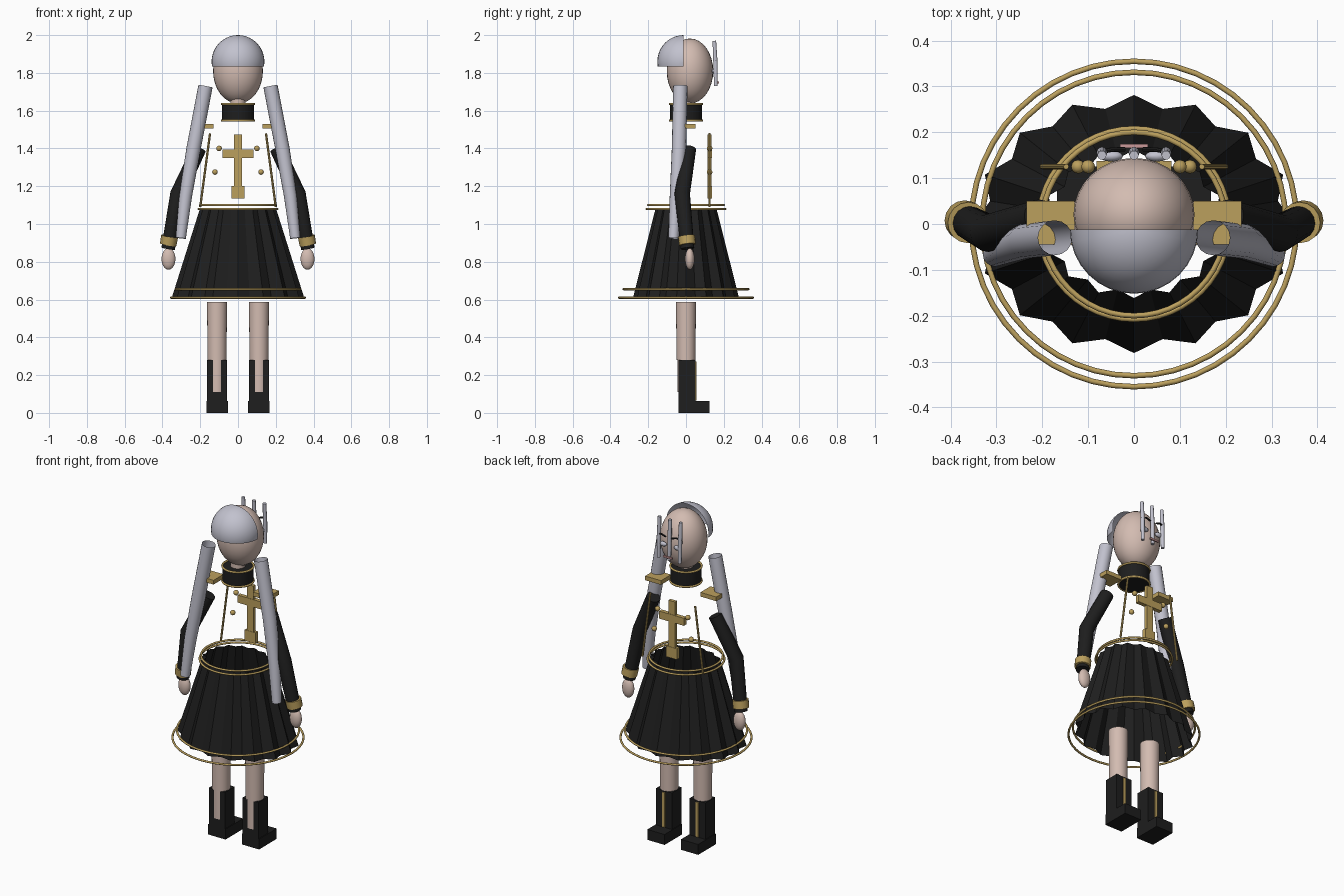
import bpy, bmesh, math
from mathutils import Vector, Matrix

if "Cube" in bpy.data.objects:
    bpy.data.objects.remove(bpy.data.objects["Cube"])


def mat(name, r, g, b):
    m = bpy.data.materials.new(name)
    m.diffuse_color = (r, g, b, 1)
    m.use_nodes = True
    m.node_tree.nodes["Principled BSDF"].inputs["Base Color"].default_value = m.diffuse_color
    return m


BLACK = mat("black cloth", 0.013, 0.013, 0.013)
GOLD = mat("gold trim", 0.50, 0.35, 0.11)
SKIN = mat("skin", 0.65, 0.50, 0.44)
HAIR = mat("silver hair", 0.54, 0.54, 0.62)
PINK = mat("pink lips", 0.60, 0.32, 0.32)


def finish(bm, name, m, smooth=True):
    bmesh.ops.recalc_face_normals(bm, faces=bm.faces)
    me = bpy.data.meshes.new(name)
    bm.to_mesh(me)
    bm.free()
    me.materials.append(m)
    ob = bpy.data.objects.new(name, me)
    bpy.context.collection.objects.link(ob)
    if smooth:
        bpy.ops.object.select_all(action='DESELECT')
        ob.select_set(True)
        bpy.context.view_layer.objects.active = ob
        bpy.ops.object.shade_smooth_by_angle(angle=math.radians(40))
    return ob


def box(name, m, x, y, z):
    """Box from its (min, max) ranges."""
    bm = bmesh.new()
    size = [r[1] - r[0] for r in (x, y, z)]
    mid = [(r[1] + r[0]) / 2 for r in (x, y, z)]
    bmesh.ops.create_cube(bm, size=1, matrix=Matrix.Translation(mid) @ Matrix.Diagonal((*size, 1)))
    return finish(bm, name, m, False)


def ball(name, m, c, r, seg=32):
    bm = bmesh.new()
    bmesh.ops.create_uvsphere(bm, u_segments=seg, v_segments=seg // 2, radius=1,
                              matrix=Matrix.Translation(c) @ Matrix.Diagonal((*r, 1)))
    return finish(bm, name, m)


def tube(name, m, pts, radii, seg=16, cap=True):
    """Round tube along a path with one radius per point."""
    bm = bmesh.new()
    pts = [Vector(p) for p in pts]
    rings = []
    for i, p in enumerate(pts):
        t = (pts[min(i + 1, len(pts) - 1)] - pts[max(i - 1, 0)]).normalized()
        ref = Vector((0, 1, 0)) if abs(t.y) < 0.9 else Vector((1, 0, 0))
        u = t.cross(ref).normalized()
        v = t.cross(u)
        angles = [math.tau * k / seg for k in range(seg)]
        rings.append([bm.verts.new(p + radii[i] * (math.cos(a) * u + math.sin(a) * v)) for a in angles])
    for a, b in zip(rings, rings[1:]):
        for k in range(seg):
            bm.faces.new((a[k], a[k - 1], b[k - 1], b[k]))
    if cap:
        bm.faces.new(rings[0])
        bm.faces.new(rings[-1])
    return finish(bm, name, m)


def ring(name, z, r, minor=0.006):
    bpy.ops.mesh.primitive_torus_add(location=(0, 0, z), major_radius=r, minor_radius=minor,
                                     major_segments=48, minor_segments=8)
    ob = bpy.context.object
    ob.name = name
    ob.data.materials.append(GOLD)
    bpy.ops.object.shade_smooth_by_angle(angle=math.radians(50))


# Head, neck and collar
ball("head", SKIN, (0, 0.021, 1.81), (0.132, 0.123, 0.172))
tube("neck", SKIN, [(0, 0, 1.57), (0, 0, 1.68)], [0.04, 0.04])
tube("collar", BLACK, [(0, 0, 1.545), (0, 0, 1.635)], [0.085, 0.085], 32)
ring("collar_top_trim", 1.635, 0.085)
ring("collar_bottom_trim", 1.548, 0.085)

# Hair cap: a sphere trimmed to its outer half and cut level below
bm = bmesh.new()
bmesh.ops.create_uvsphere(bm, u_segments=32, v_segments=20, radius=0.14,
                          matrix=Matrix.Translation((0, -0.012, 1.86)))
for co, no in (((0, -0.012, 0), (0, 1, 0)), ((0, 0, 1.835), (0, 0, -1))):
    bmesh.ops.bisect_plane(bm, geom=bm.verts[:] + bm.edges[:] + bm.faces[:],
                           plane_co=co, plane_no=no, clear_outer=True)
finish(bm, "hair_cap", HAIR)

# Fringe strands and lips
for x in (-0.07, 0, 0.07):
    tube("fringe_strand", HAIR, [(x, 0.15, 1.97), (x, 0.156, 1.85), (x, 0.158, 1.73)],
         [0.01, 0.012, 0.01], 10)
box("lips", PINK, (-0.03, 0.03), (0.166, 0.174), (1.745, 1.755))

# Pleated oval skirt, open above and below
bm = bmesh.new()
rows = []
for z, outer, inner in ((1.08, 0.202, 0.182), (0.605, 0.352, 0.32)):
    row = []
    for k in range(32):
        a, r = math.tau * k / 32, inner if k % 2 else outer
        row.append(bm.verts.new((r * math.cos(a), 0.8 * r * math.sin(a), z)))
    rows.append(row)
for k in range(32):
    bm.faces.new((rows[0][k - 1], rows[0][k], rows[1][k], rows[1][k - 1]))
finish(bm, "skirt", BLACK, False)
ring("belt_upper_trim", 1.10, 0.2)
ring("belt_lower_trim", 1.08, 0.208)
ring("hem_upper_trim", 0.655, 0.331)
ring("hem_lower_trim", 0.61, 0.355)

# Cross on the chest
box("cross_upright", GOLD, (-0.022, 0.022), (0.115, 0.135), (1.135, 1.475))
box("cross_bar", GOLD, (-0.082, 0.082), (0.113, 0.137), (1.35, 1.395))
box("cross_foot", GOLD, (-0.035, 0.035), (0.113, 0.137), (1.135, 1.2))

for s in (-1, 1):
    def span(a, b):
        return tuple(sorted((s * a, s * b)))

    # Eyes and lashes
    ball("eye", HAIR, (s * 0.05, 0.148, 1.81), (0.026, 0.012, 0.014), 12)
    tube("lash", BLACK, [(s * 0.02, 0.163, 1.865), (s * 0.05, 0.162, 1.875), (s * 0.08, 0.155, 1.865)],
         [0.005] * 3, 8)

    # Chest beads, piping and shoulder plates
    ball("upper_bead", GOLD, (s * 0.1, 0.125, 1.40), (0.015,) * 3, 12)
    ball("lower_bead", GOLD, (s * 0.122, 0.125, 1.275), (0.015,) * 3, 12)
    tube("chest_piping", GOLD, [(s * 0.148, 0.125, 1.48), (s * 0.2, 0.125, 1.09)], [0.006] * 2, 8)
    box("shoulder_plate", GOLD, span(0.13, 0.235), (-0.045, 0.05), (1.505, 1.53))

    # Long side locks
    tube("side_lock", HAIR,
         [(s * 0.172, -0.03, 1.73), (s * 0.235, -0.037, 1.40), (s * 0.277, -0.052, 1.15), (s * 0.303, -0.066, 0.925)],
         [0.038, 0.038, 0.034, 0.027], 16, False)

    # Sleeve, cuff and hand
    tube("sleeve", BLACK,
         [(s * 0.205, 0.016, 1.40), (s * 0.318, -0.02, 1.16), (s * 0.37, 0.008, 0.87)],
         [0.038, 0.041, 0.036])
    tube("cuff", GOLD, [(s * 0.362, 0.003, 0.935), (s * 0.37, 0.008, 0.89)], [0.045, 0.044])
    ball("hand", SKIN, (s * 0.368, 0.02, 0.815), (0.037, 0.025, 0.057), 20)

    # Leg and boot
    x = s * 0.111
    tube("thigh", SKIN, [(x, 0, 0.28), (x, 0, 0.587)], [0.05, 0.053], 24)
    tube("calf", SKIN, [(x, 0, 0.11), (x, 0, 0.29)], [0.046, 0.046], 24)
    box("boot_shaft", BLACK, (x - 0.053, x + 0.053), (-0.041, 0.05), (0.05, 0.28))
    box("boot_foot", BLACK, (x - 0.057, x + 0.057), (-0.041, 0.125), (0, 0.062))
    box("boot_stripe", GOLD, (x - 0.009, x + 0.009), (0.049, 0.056), (0.065, 0.272))
